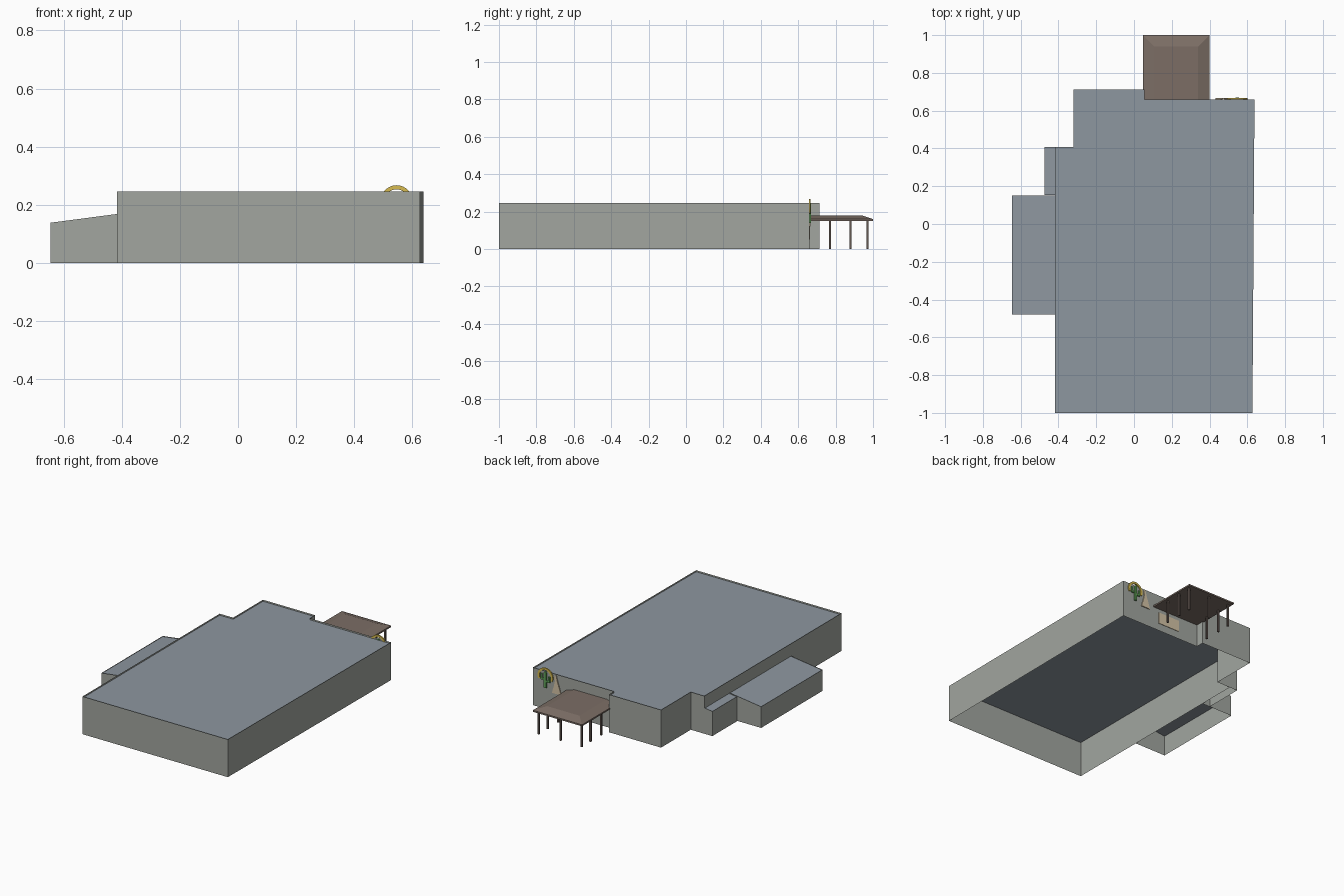
import bpy
from math import sin, cos, radians

if "Cube" in bpy.data.objects:
    bpy.data.objects.remove(bpy.data.objects["Cube"])


def material(name, rgb):
    m = bpy.data.materials.new(name)
    m.diffuse_color = (*rgb, 1)
    m.use_nodes = True
    m.node_tree.nodes["Principled BSDF"].inputs["Base Color"].default_value = m.diffuse_color
    return m


WALL = material("wall_grey", (0.36, 0.38, 0.35))
ROOF = material("roof_slate", (0.27, 0.31, 0.35))
BROWN = material("canopy_brown", (0.20, 0.155, 0.13))
POST = material("post_brown", (0.13, 0.10, 0.085))
CREAM = material("cream", (0.66, 0.55, 0.38))
YELLOW = material("yellow", (0.68, 0.50, 0.08))
GREEN = material("green", (0.12, 0.36, 0.10))


def mesh(name, verts, faces, mat):
    me = bpy.data.meshes.new(name)
    me.from_pydata(verts, [], faces)
    ob = bpy.data.objects.new(name, me)
    bpy.context.collection.objects.link(ob)
    me.materials.append(mat)
    return ob


def walls_and_roof(name, path, height, recess, closed):
    """Thin outer walls around a footprint, roof set just below the wall tops."""
    n = len(path)
    verts = [(x, y, 0) for x, y in path] + [(x, y, height(x)) for x, y in path]
    faces = [(i, (i + 1) % n, (i + 1) % n + n, i + n)
             for i in range(n if closed else n - 1)]
    mesh(name + "_walls", verts, faces, WALL)
    mesh(name + "_roof", [(x, y, height(x) - recess) for x, y in path],
         [tuple(range(n))], ROOF)


def panel(name, outline, mat, y0=0.658, y1=0.666):
    """Flat cut-out on the back wall, from an x-z outline."""
    n = len(outline)
    verts = [(x, y, z) for y in (y0, y1) for x, z in outline]
    faces = [tuple(range(n)), tuple(range(2 * n - 1, n - 1, -1))]
    faces += [(i, i + n, (i + 1) % n + n, (i + 1) % n) for i in range(n)]
    return mesh(name, verts, faces, mat)


# Main hall
walls_and_roof("hall", [(-0.417, -1), (0.627, -1), (0.638, 0.66), (0.055, 0.66),
                        (0.055, 0.713), (-0.32, 0.713), (-0.32, 0.408),
                        (-0.417, 0.408)], lambda x: 0.245, 0.01, True)

# Two lean-to sheds on the left wall
for name, x, y0, y1 in (("large_shed", -0.645, -0.48, 0.15),
                        ("small_shed", -0.475, 0.153, 0.408)):
    walls_and_roof(name, [(-0.417, y1), (x, y1), (x, y0), (-0.417, y0)],
                   lambda px: 0.168 + (px + 0.417) * 0.132, 0.004, False)

# Canopy: thin slab with hipped edges, plain end against the wall
a, b, c, d, h = 0.047, 0.40, 0.66, 1.0, 0.06
rings = [[(a, c, z), (b, c, z), (b, d, z), (a, d, z)] for z in (0.150, 0.160)]
rings.append([(a + h, c, 0.18), (b - h, c, 0.18), (b - h, d - h, 0.18), (a + h, d - h, 0.18)])
faces = [(3, 2, 1, 0), (8, 9, 10, 11)]
for r in (0, 4):
    faces += [(r + i, r + (i + 1) % 4, r + 4 + (i + 1) % 4, r + 4 + i) for i in range(4)]
mesh("canopy_roof", sum(rings, []), faces, BROWN)

# Canopy posts
spots = [(x, y) for x in (0.07, 0.378) for y in (0.77, 0.88, 0.97)] + [(0.222, 0.97)]
for x, y in spots:
    bpy.ops.mesh.primitive_cube_add(size=1, location=(x, y, 0.076))
    post = bpy.context.object
    post.name = "canopy_post"
    post.scale = (0.011, 0.011, 0.152)
    post.data.materials.append(POST)

# Window panel under the canopy
panel("back_window", [(0.20, 0.05), (0.36, 0.05), (0.36, 0.125), (0.20, 0.125)], CREAM,
      y1=0.663)

# Yellow arch
cx, cz = 0.546, 0.212
angles = [radians(-25 + 230 * i / 20) for i in range(21)]
arc = [[(cx + r * cos(t), cz + r * sin(t)) for t in angles] for r in (0.055, 0.041)]
panel("wall_arch", arc[0] + arc[1][::-1], YELLOW)

# Cactus: trunk with two raised arms
panel("cactus_trunk", [(cx - 0.009, 0.14), (cx + 0.009, 0.14), (cx + 0.009, 0.238),
                       (cx, 0.246), (cx - 0.009, 0.238)], GREEN, y1=0.669)
for s, z in ((-1, 0.178), (1, 0.188)):
    arm = [(0.008, 0), (0.033, 0), (0.033, 0.038), (0.022, 0.038), (0.022, 0.011),
           (0.008, 0.011)]
    panel("cactus_arm", [(cx + s * x, z + dz) for x, dz in arm], GREEN, y1=0.668)

# Tapering cream figure beside the cactus
panel("cream_figure", [(0.432, 0.12), (0.498, 0.12), (0.484, 0.165), (0.476, 0.20),
                       (0.480, 0.235), (0.468, 0.24), (0.458, 0.20), (0.446, 0.165)], CREAM)
